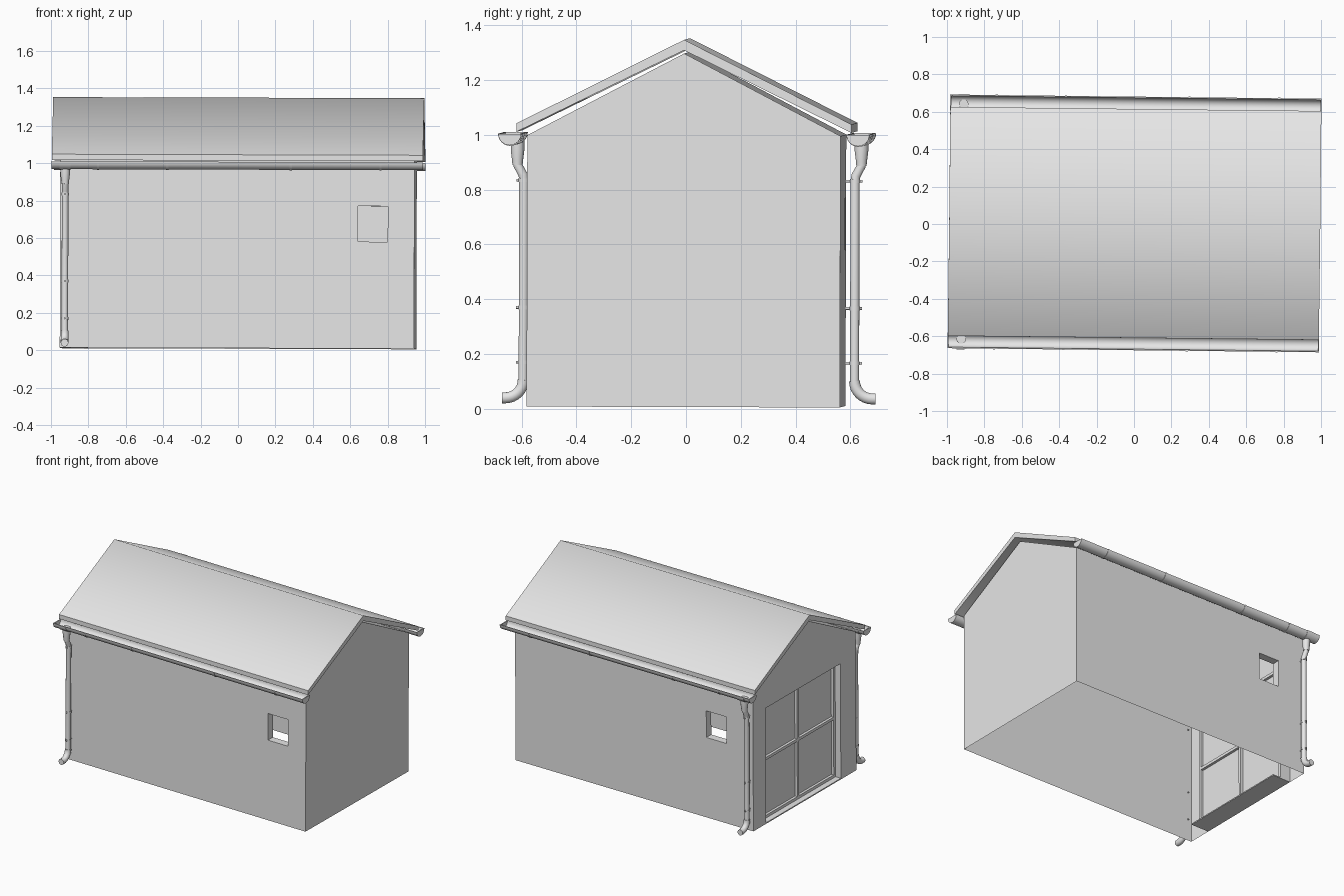
import bpy, bmesh, math
from mathutils import Matrix, Vector

cube = bpy.data.objects.get("Cube")
if cube:
    bpy.data.objects.remove(cube, do_unlink=True)

grey = bpy.data.materials.new("plain_grey")
grey.use_nodes = True
grey.diffuse_color = (0.8, 0.8, 0.8, 1)
for node in grey.node_tree.nodes:
    if node.type == 'BSDF_PRINCIPLED':
        node.inputs["Base Color"].default_value = grey.diffuse_color

# the whole building stands very slightly turned and tilted
STANCE = (Matrix.Rotation(-0.011, 4, 'Z') @ Matrix.Rotation(0.003, 4, 'Y')
          @ Matrix.Rotation(-0.003, 4, 'X'))
parts = []


def add_object(name, data):
    obj = bpy.data.objects.new(name, data)
    bpy.context.collection.objects.link(obj)
    data.materials.append(grey)
    parts.append(obj)
    return obj


def finish(name, bm):
    bmesh.ops.recalc_face_normals(bm, faces=bm.faces[:])
    mesh = bpy.data.meshes.new(name)
    bm.to_mesh(mesh)
    bm.free()
    return add_object(name, mesh)


def extrude(name, outline, x0, x1):
    """Closed (y, z) outline pushed along x."""
    bm = bmesh.new()
    face = bm.faces.new([bm.verts.new((x0, y, z)) for y, z in outline])
    new = bmesh.ops.extrude_face_region(bm, geom=[face])["geom"]
    bmesh.ops.translate(bm, vec=(x1 - x0, 0, 0),
                        verts=[v for v in new if isinstance(v, bmesh.types.BMVert)])
    if face.is_valid and len(bm.faces) == len(outline) + 1:
        bm.faces.new([v for v in face.verts])
    return finish(name, bm)


def box(name, low, high):
    low, high = Vector(low), Vector(high)
    bm = bmesh.new()
    bmesh.ops.create_cube(bm, size=1)
    bmesh.ops.scale(bm, vec=high - low, verts=bm.verts)
    bmesh.ops.translate(bm, vec=(low + high) / 2, verts=bm.verts)
    return finish(name, bm)


def tube(name, path, radius, radii=None):
    curve = bpy.data.curves.new(name, 'CURVE')
    curve.dimensions = '3D'
    curve.bevel_depth = radius
    curve.bevel_resolution = 3
    curve.use_fill_caps = True
    line = curve.splines.new('POLY')
    line.points.add(len(path) - 1)
    for i, p in enumerate(path):
        line.points[i].co = (*p, 1)
        line.points[i].radius = radii[i] if radii else 1
    line.use_smooth = True
    return add_object(name, curve)


def arc(cy, cz, r, start, end, n=12):
    return [(cy + r * math.cos(math.radians(start + (end - start) * i / n)),
             cz + r * math.sin(math.radians(start + (end - start) * i / n)))
            for i in range(n + 1)]


HALF_L, HALF_W, BASE = 0.947, 0.572, 0.009
DEPTH, DOOR_DEPTH = 0.055, 0.06

# walls: gabled shell with window and door recesses
walls = extrude("walls", [(-HALF_W, BASE), (HALF_W, BASE), (HALF_W, 1.0),
                          (0, 1.3), (-HALF_W, 1.0)], -HALF_L, HALF_L)
cutters = [
    box("front_window_cutter", (0.645, -1, 0.58), (0.805, DEPTH - HALF_W, 0.77)),
    box("back_window_cutter", (-0.735, HALF_W - DEPTH, 0.58), (-0.575, 1, 0.77)),
    box("door_cutter", (-2, -0.40, -0.5), (DOOR_DEPTH - HALF_L, 0.43, 0.835)),
]
for cutter in cutters:
    mod = walls.modifiers.new("cut", 'BOOLEAN')
    mod.operation = 'DIFFERENCE'
    mod.solver = 'EXACT'
    mod.object = cutter
bpy.context.view_layer.update()
cut = bpy.data.meshes.new_from_object(
    walls.evaluated_get(bpy.context.evaluated_depsgraph_get()))
walls.modifiers.clear()
walls.data = cut
for cutter in cutters:
    parts.remove(cutter)
    bpy.data.objects.remove(cutter, do_unlink=True)

# open the floor and the window backs
bm = bmesh.new()
bm.from_mesh(cut)
opened = []
for f in bm.faces:
    c = f.calc_center_median()
    if f.normal.z < -0.9 and c.z < 0.05:
        opened.append(f)
    elif abs(f.normal.y) > 0.9 and abs(abs(c.y) - HALF_W + DEPTH) < 0.002:
        opened.append(f)
bmesh.ops.delete(bm, geom=opened, context='FACES')
bm.to_mesh(cut)
bm.free()

# door: sill, frame and cross bars over the recessed panels
inner = DOOR_DEPTH - HALF_L
box("door_sill", (-HALF_L, -0.40, BASE), (-HALF_L + 0.14, 0.43, BASE + 0.008))
for name, y0, y1, z0, z1 in (
        ("door_left_stile", -0.40, -0.38, 0.02, 0.835),
        ("door_right_stile", 0.41, 0.43, 0.02, 0.835),
        ("door_middle_stile", 0.005, 0.025, 0.02, 0.835),
        ("door_bottom_rail", -0.40, 0.43, 0.017, 0.037),
        ("door_middle_rail", -0.40, 0.43, 0.43, 0.45),
        ("door_top_rail", -0.40, 0.43, 0.815, 0.835)):
    box(name, (inner - 0.018, y0, z0), (inner + 0.018, y1, z1))

# roof: one folded slab
roof = extrude("roof", [(0, 1.35), (0.612, 1.043), (0.612, 1.012), (0, 1.312),
                        (-0.612, 1.012), (-0.612, 1.043)], -0.992, 0.992)

# gutters and downpipes along both eaves
smooth = [roof]
GUTTER_Y, GUTTER_Z, PIPE_X, PIPE_Y = 0.636, 1.005, -0.92, 0.605
for side, s in (("front", -1), ("back", 1)):
    cy = s * GUTTER_Y
    trough = arc(cy, GUTTER_Z, 0.042, 180, 360) + arc(cy, GUTTER_Z, 0.036, 360, 180)
    smooth.append(extrude(side + "_gutter", trough, -0.993, 0.993))
    for end, x in (("right", -0.993), ("left", 0.987)):
        smooth.append(extrude(f"{side}_gutter_{end}_cap",
                              arc(cy, GUTTER_Z, 0.042, 180, 360), x, x + 0.006))
    collar = arc(cy, GUTTER_Z, 0.045, 180, 360) + arc(cy, GUTTER_Z, 0.041, 360, 180)
    for i, x in enumerate((-0.75, -0.38, 0.28, 0.76)):
        smooth.append(extrude(f"{side}_gutter_strap_{i + 1}", collar, x, x + 0.012))
    smooth.append(extrude(side + "_outlet_collar", collar, PIPE_X - 0.03, PIPE_X + 0.03))

    # funnel below the gutter
    tube(side + "_funnel", [(PIPE_X, s * 0.628, z) for z in (0.98, 0.94, 0.9, 0.885)],
         0.026, (1, 1, 0.8, 0.75))
    # downpipe with an offset at the top and an outward shoe
    shoe = [(PIPE_X, s * y, z) for y, z in arc(PIPE_Y + 0.065, 0.1, 0.065, 180, 270, 8)]
    top = [(PIPE_X, s * y, z) for y, z in
           ((0.628, 0.91), (0.627, 0.885), (0.608, 0.85), (PIPE_Y, 0.83))]
    tube(side + "_downpipe", top + shoe, 0.0175)
    tube(side + "_downpipe_shoe", shoe + [(PIPE_X, s * 0.682, 0.035)], 0.021)
    # wall clips
    for i, z in enumerate((0.83, 0.365, 0.165)):
        tube(f"{side}_clip_{i + 1}_pin", [(PIPE_X, s * 0.565, z), (PIPE_X, s * 0.632, z)],
             0.005)
        tube(f"{side}_clip_{i + 1}_band", [(PIPE_X, s * PIPE_Y, z - 0.007),
                                           (PIPE_X, s * PIPE_Y, z + 0.007)], 0.0195)

# soft shading on roof and gutters, then the shared stance
for obj in smooth:
    bpy.ops.object.select_all(action='DESELECT')
    obj.select_set(True)
    bpy.context.view_layer.objects.active = obj
    bpy.ops.object.shade_smooth_by_angle(angle=math.radians(58))
for obj in parts:
    obj.matrix_world = STANCE
